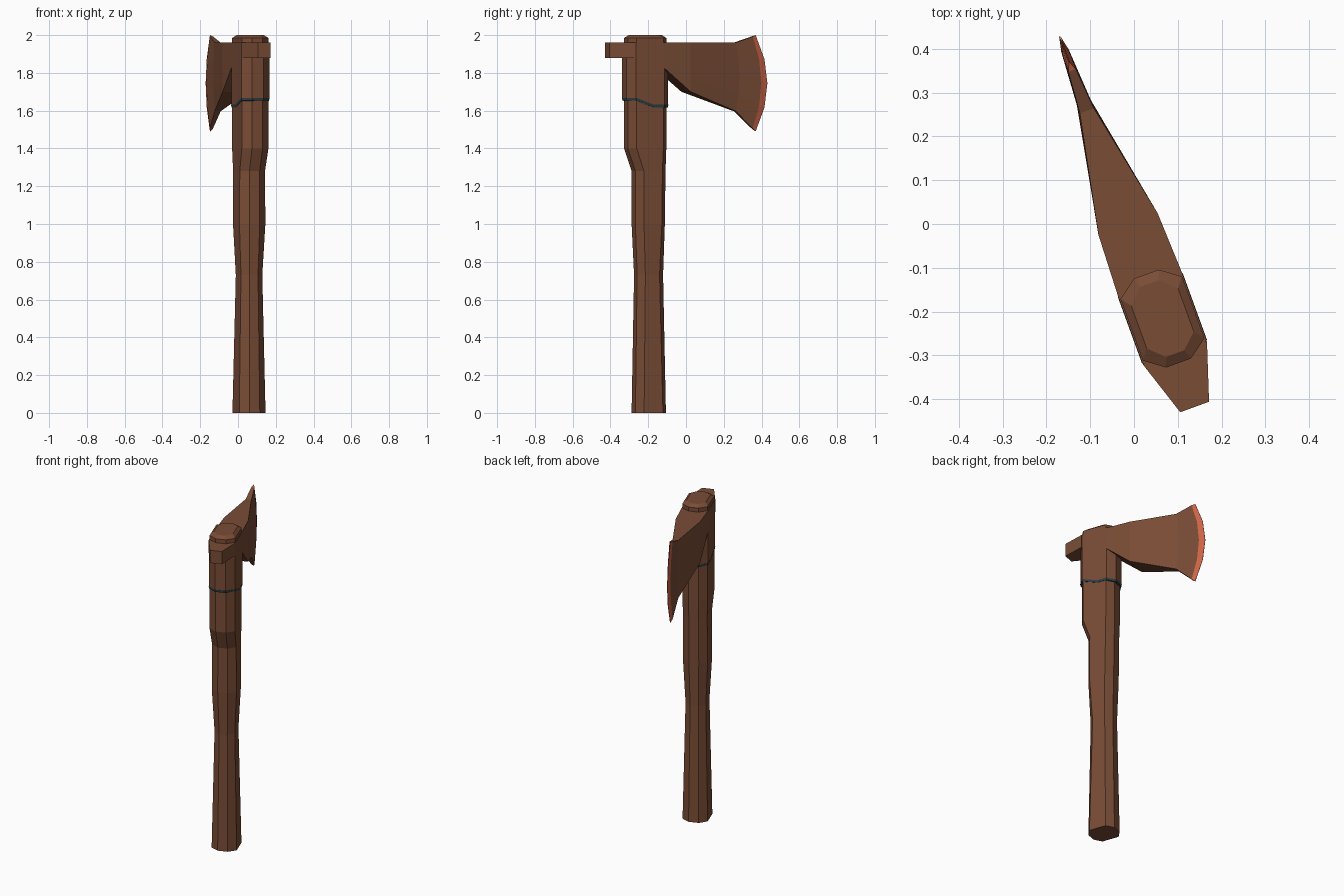
import bpy, bmesh, math

cube = bpy.data.objects.get("Cube")
if cube:
    bpy.data.objects.remove(cube, do_unlink=True)


def material(name, rgb):
    m = bpy.data.materials.new(name)
    m.use_nodes = True
    m.diffuse_color = (*rgb, 1)
    m.node_tree.nodes["Principled BSDF"].inputs["Base Color"].default_value = (*rgb, 1)
    return m


brown = material("brown", (0.19, 0.072, 0.036))
red_brown = material("sharpened_red_brown", (0.60, 0.125, 0.06))
teal = material("dark_teal", (0.025, 0.05, 0.062))


def loft(name, rings, mats, band_mats=None):
    """Skin a list of equal-length rings, cap both ends, and turn it into the tool's pose."""
    bm = bmesh.new()
    loops = [[bm.verts.new(p) for p in ring] for ring in rings]
    n = len(loops[0])
    bm.faces.new(loops[0])
    for i, (a, b) in enumerate(zip(loops, loops[1:])):
        for j in range(n):
            k = (j + 1) % n
            f = bm.faces.new((a[j], a[k], b[k], b[j]))
            f.material_index = band_mats[i] if band_mats else 0
    end = bm.faces.new(loops[-1])
    end.material_index = band_mats[-1] if band_mats else 0
    bmesh.ops.recalc_face_normals(bm, faces=bm.faces)
    mesh = bpy.data.meshes.new(name)
    bm.to_mesh(mesh)
    bm.free()
    for m in mats:
        mesh.materials.append(m)
    obj = bpy.data.objects.new(name, mesh)
    obj.location = (0.065, -0.216, 0)
    obj.rotation_euler.z = math.radians(20)
    bpy.context.collection.objects.link(obj)
    return obj


def octagon(z, half_w, front, back, cut=0.033):
    """Long octagon with chamfered front and back ends."""
    n = half_w * 0.4
    right = [(n, front), (half_w, front + cut), (half_w, back - cut), (n, back)]
    return [(x, y, z) for x, y in right + [(-x, y) for x, y in reversed(right)]]


# Handle: height, half width, front, back
handle_profile = [
    (0, 0.074, -0.066, 0.106), (0.73, 0.060, -0.054, 0.092),
    (1.0, 0.073, -0.066, 0.100), (1.28, 0.071, -0.066, 0.104),
    (1.4, 0.075, -0.108, 0.108), (1.985, 0.075, -0.108, 0.108),
    (2.0, 0.057, -0.085, 0.085),
]
loft("handle", [octagon(*p) for p in handle_profile], [brown])


# Head socket, with a lower rim that steps down towards the blade
def socket_ring(z_front, z_back, grow=0.0):
    w, e = 0.078 + grow, 0.118 + grow
    right = [(0.032, -e), (w, -0.08), (w, 0.02), (w, 0.08), (0.032, e)]
    pts = right + [(-x, y) for x, y in reversed(right)]
    return [(x, y, z_front if y < 0 else z_back) for x, y in pts]


loft("head_socket", [socket_ring(1.664, 1.628), socket_ring(1.96, 1.96)], [brown])
loft("socket_rim", [socket_ring(1.654, 1.618, -0.001), socket_ring(1.668, 1.632, 0.001)], [teal])


# Poll block at the front of the head
def box_ring(y, w, low, high):
    return [(-w, y, low), (w, y, low), (w, y, high), (-w, y, high)]


loft("poll", [box_ring(-0.215, 0.035, 1.88, 1.96), box_ring(-0.083, 0.078, 1.88, 1.96)], [brown])


# Blade: each section is a thin upright loop that may bow outwards at mid height
def blade_ring(y, w, low, high, bow=0.0, rows=5):
    side = []
    for r in range(rows):
        t = r / (rows - 1)
        side.append((y + bow * (1 - (2 * t - 1) ** 2), low + (high - low) * t))
    return [(w, y, z) for y, z in side] + [(-w, y, z) for y, z in reversed(side)]


blade_sections = [
    (0.08, 0.078, 1.825, 1.96), (0.23, 0.072, 1.70, 1.96),
    (0.505, 0.017, 1.597, 1.96, 0.02), (0.603, 0.009, 1.505, 1.993, 0.048),
    (0.622, 0.001, 1.49, 2.0, 0.066),
]
loft("axe_blade", [blade_ring(*s) for s in blade_sections], [brown, red_brown], [0, 0, 0, 1])
